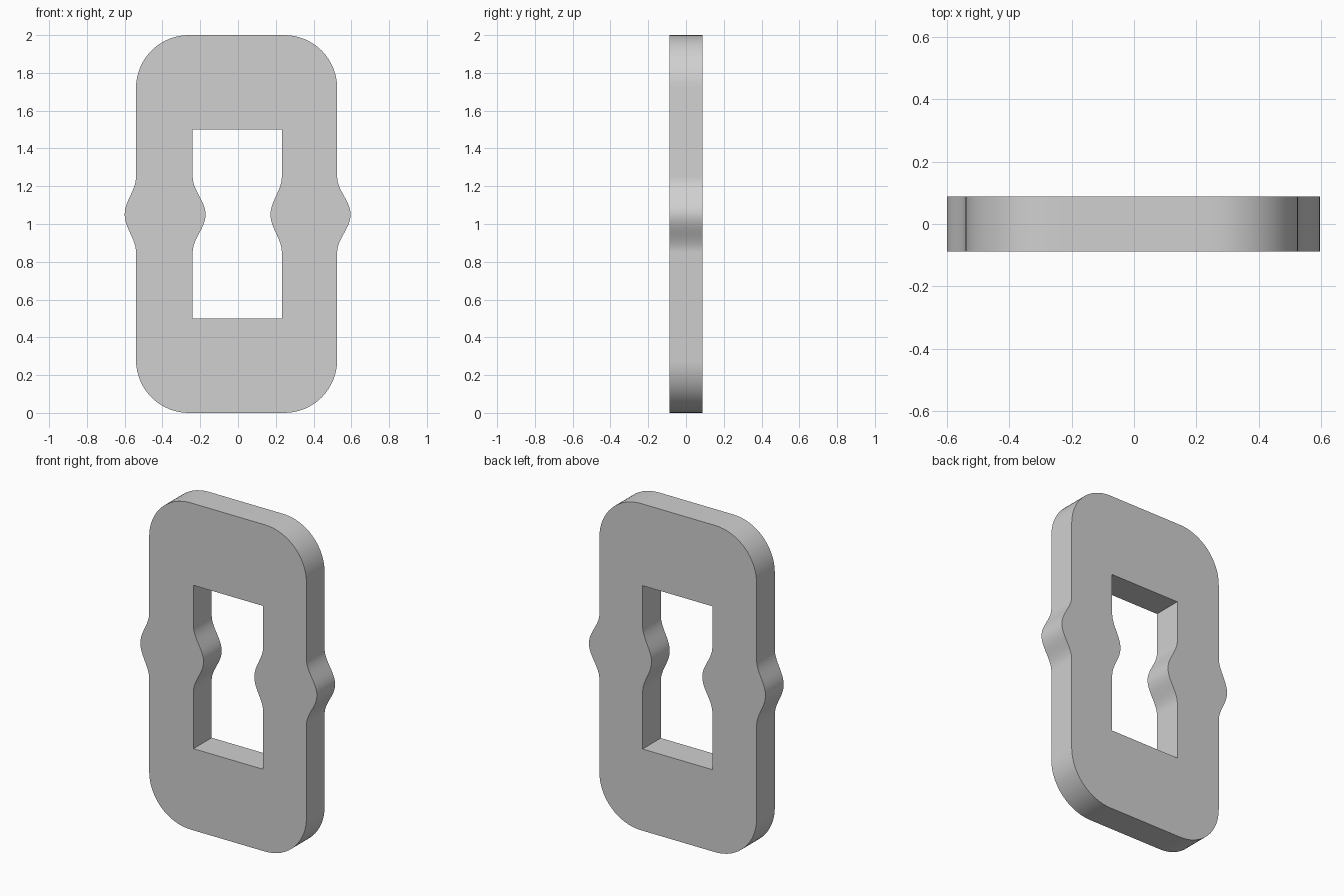
import bpy, bmesh
from math import sin, cos, pi, radians

cube = bpy.data.objects.get("Cube")
if cube:
    bpy.data.objects.remove(cube, do_unlink=True)

HEIGHT = 2.0
HALF_DEPTH = 0.088
CORNER = 0.28
BUMP_Z, BUMP_HALF = 1.05, 0.2


def bump(x, depth, up):
    """Side edge swelling smoothly by depth around the middle."""
    steps = 24
    pts = []
    for i in range(steps + 1):
        t = (2 * i / steps - 1) * (1 if up else -1)
        pts.append((x + depth * (1 + cos(pi * t)) / 2, BUMP_Z + t * BUMP_HALF))
    return pts


def corner(cx, cz, start):
    """Quarter circle, counter-clockwise from the start angle."""
    steps = 16
    angles = [radians(start + 90 * i / steps) for i in range(steps + 1)]
    return [(cx + CORNER * cos(a), cz + CORNER * sin(a)) for a in angles]


# Outer outline and window outline
left, right = -0.54, 0.525
low, high = CORNER, HEIGHT - CORNER
outer = (bump(right, 0.071, True)
         + corner(right - CORNER, high, 0) + corner(left + CORNER, high, 90)
         + bump(left, -0.06, False)
         + corner(left + CORNER, low, 180) + corner(right - CORNER, low, 270))
inner = ([(0.232, 0.5)] + bump(0.232, -0.06, True) + [(0.232, 1.5), (-0.24, 1.5)]
         + bump(-0.24, 0.068, False) + [(-0.24, 0.5)])

# Filled, extruded profile
curve = bpy.data.curves.new("link_plate_profile", "CURVE")
curve.dimensions = "2D"
curve.fill_mode = "BOTH"
curve.extrude = HALF_DEPTH
for outline in (outer, inner):
    spline = curve.splines.new("POLY")
    spline.points.add(len(outline) - 1)
    for point, (x, z) in zip(spline.points, outline):
        point.co = (x, z, 0, 1)
    spline.use_cyclic_u = True
plate = bpy.data.objects.new("link_plate", curve)
bpy.context.collection.objects.link(plate)
plate.rotation_euler.x = radians(90)

# Turn it into a clean solid mesh
bpy.ops.object.select_all(action="DESELECT")
plate.select_set(True)
bpy.context.view_layer.objects.active = plate
bpy.ops.object.convert(target="MESH")
bpy.ops.object.transform_apply(location=False, rotation=True, scale=False)
bm = bmesh.new()
bm.from_mesh(plate.data)
bmesh.ops.remove_doubles(bm, verts=bm.verts, dist=0.0001)
bmesh.ops.recalc_face_normals(bm, faces=bm.faces)
bm.to_mesh(plate.data)
bm.free()

# Plain grey finish
grey = bpy.data.materials.new("light_grey")
grey.use_nodes = True
grey.diffuse_color = (0.63, 0.63, 0.63, 1)
grey.node_tree.nodes["Principled BSDF"].inputs["Base Color"].default_value = (0.63, 0.63, 0.63, 1)
plate.data.materials.clear()
plate.data.materials.append(grey)
bpy.ops.object.shade_smooth_by_angle(angle=radians(30))
